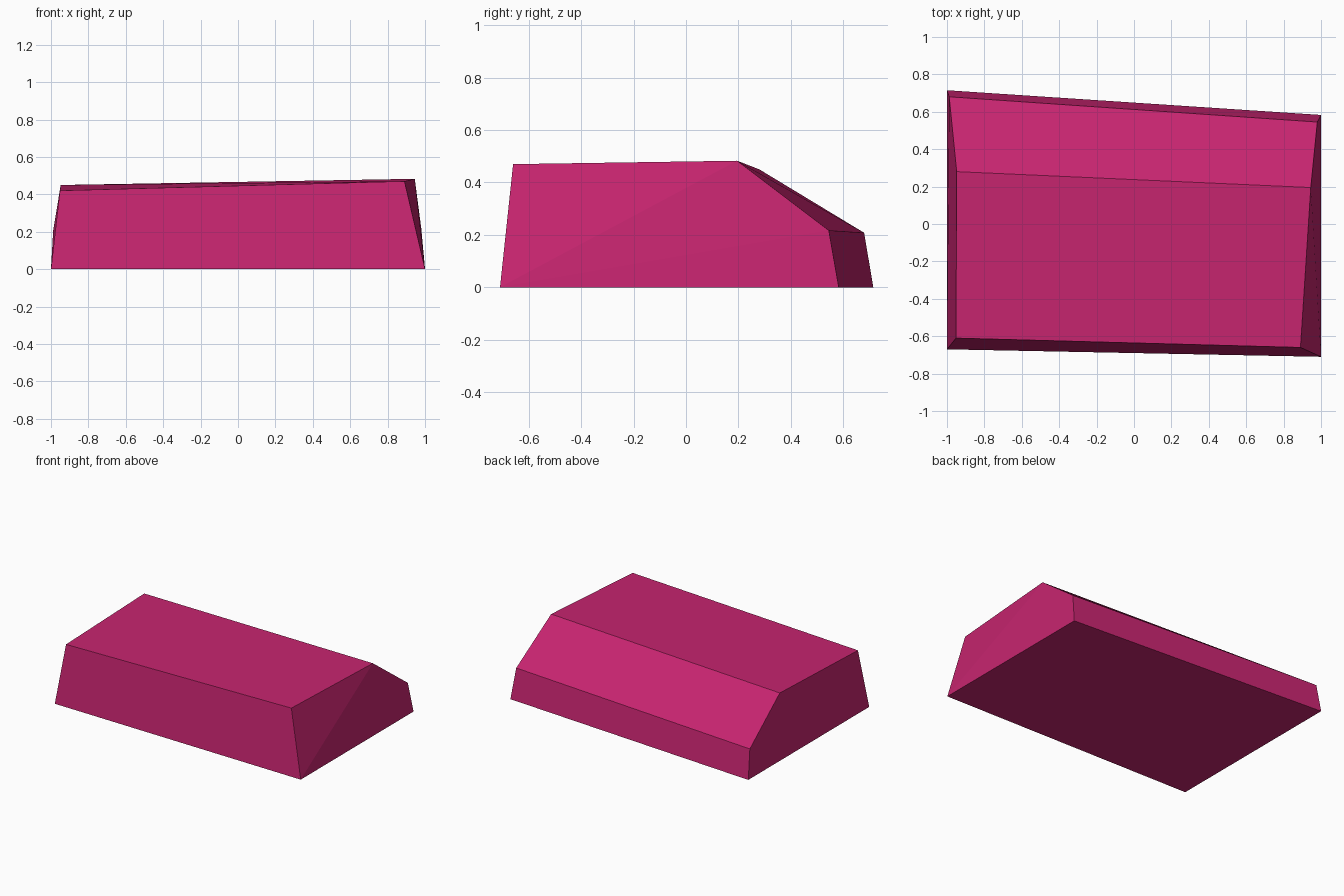
import bpy
import bmesh

cube = bpy.data.objects.get("Cube")
if cube:
    bpy.data.objects.remove(cube, do_unlink=True)

# Single flat colour
mat = bpy.data.materials.new("magenta")
mat.use_nodes = True
colour = (0.57, 0.018, 0.16, 1.0)
mat.diffuse_color = colour
mat.node_tree.nodes["Principled BSDF"].inputs["Base Color"].default_value = colour

# End profiles: bottom front, top front, ridge, upper back, bottom back
left_end = [(1.0, -0.71, 0), (0.89, -0.66, 0.47), (0.945, 0.195, 0.483),
            (0.98, 0.545, 0.217), (1.0, 0.583, 0)]
right_end = [(-1.0, -0.67, 0), (-0.952, -0.61, 0.42), (-0.948, 0.28, 0.45),
             (-0.988, 0.68, 0.208), (-1.0, 0.715, 0)]

bm = bmesh.new()
a = [bm.verts.new(p) for p in left_end]
b = [bm.verts.new(p) for p in right_end]
count = len(a)

# Long sides and base between the two ends
for i in range(count):
    j = (i + 1) % count
    bm.faces.new((a[i], a[j], b[j], b[i]))

# Ends as fans from the bottom front corner
for ring in (a, b):
    for i in range(1, count - 1):
        bm.faces.new((ring[0], ring[i], ring[i + 1]))

bmesh.ops.recalc_face_normals(bm, faces=bm.faces[:])
mesh = bpy.data.meshes.new("sloped_block")
bm.to_mesh(mesh)
bm.free()
mesh.materials.append(mat)
block = bpy.data.objects.new("sloped_block", mesh)
bpy.context.collection.objects.link(block)
